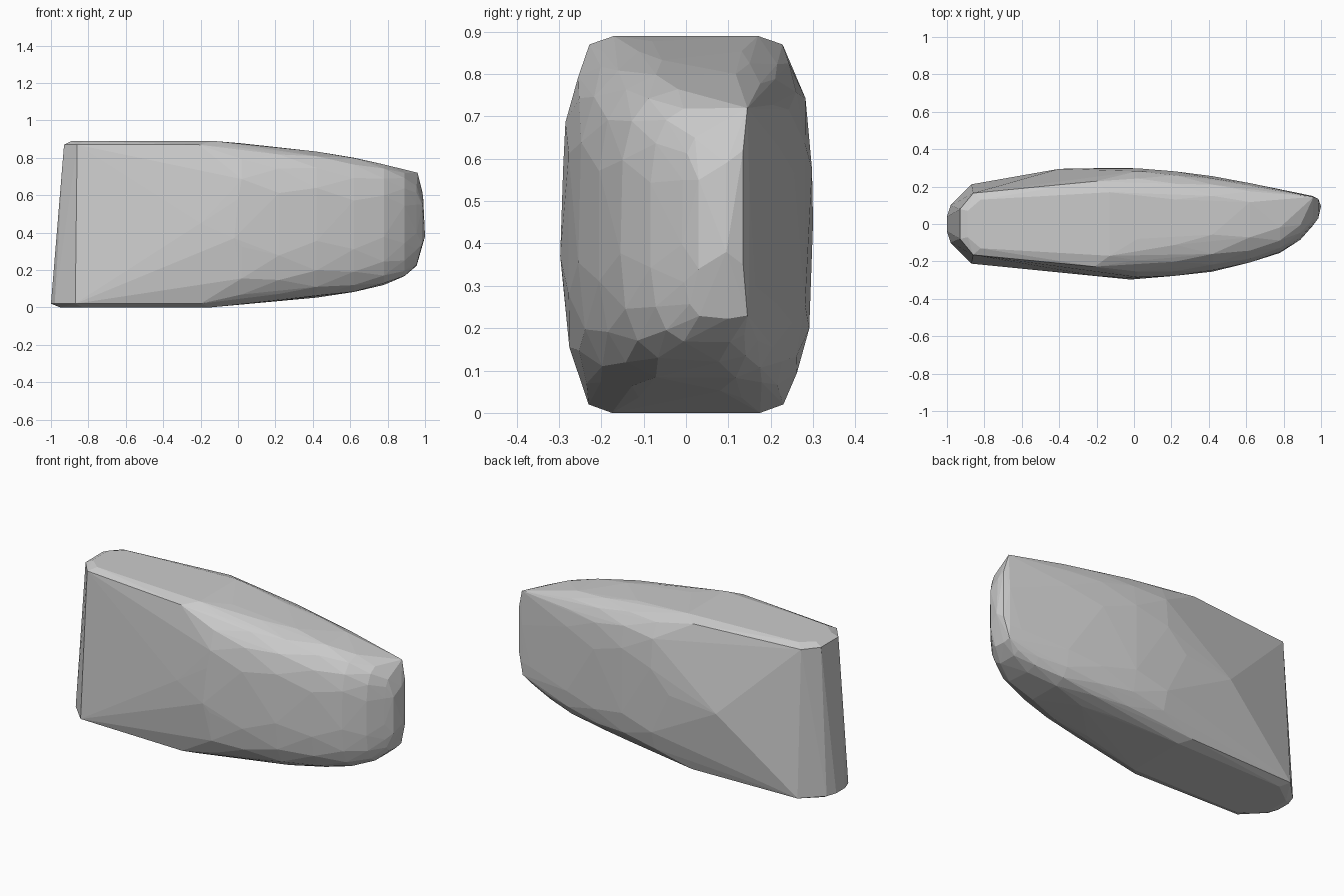
import bpy, bmesh, math


def section(x, y0, y1, z0, z1, n_front, n_back, count=16, turn=0.5):
    """Rounded-box cross-section across x, with its own roundness front and back."""
    cy, cz, hy, hz = (y0 + y1) / 2, (z0 + z1) / 2, (y1 - y0) / 2, (z1 - z0) / 2
    pts = []
    for i in range(count):
        a = 2 * math.pi * (i + turn) / count
        c, s = math.cos(a), math.sin(a)
        n = n_back if c > 0 else n_front
        pts.append((x, cy + hy * math.copysign(abs(c) ** (2 / n), c),
                    cz + hz * math.copysign(abs(s) ** (2 / n), s)))
    return pts


points = []

# Flat slanted end, flat top and base, mirrored front to back
half_outline = [
    (-1.0, 0.04, 0.02), (-0.98, 0.10, 0.02), (-0.87, 0.212, 0.02), (-0.20, 0.23, 0.02),
    (-0.95, 0.08, 0.0), (-0.83, 0.17, 0.0), (-0.15, 0.175, 0.0),
    (-0.93, 0.08, 0.87), (-0.86, 0.165, 0.87), (-0.21, 0.228, 0.87),
    (-0.89, 0.07, 0.89), (-0.82, 0.13, 0.89), (-0.13, 0.17, 0.89),
]
for x, y, z in half_outline:
    points += [(x, y, z), (x, -y, z)]

# Bulged middle of the two sides
points += [(-0.20, -0.278, 0.45), (-0.02, -0.297, 0.37), (0.0, -0.29, 0.58),
           (-0.40, 0.295, 0.42), (-0.10, 0.30, 0.45), (0.0, 0.285, 0.66),
           (0.0, 0.285, 0.22)]

# Sections tapering to the nose, which leans to the back
stations = [
    (0.02, -0.292, 0.298, 0.014, 0.878, 4.0, 4.2),
    (0.22, -0.280, 0.284, 0.032, 0.858, 3.6, 4.2),
    (0.42, -0.255, 0.256, 0.052, 0.834, 3.4, 4.4),
    (0.62, -0.208, 0.220, 0.080, 0.803, 3.2, 5.0),
    (0.78, -0.155, 0.187, 0.120, 0.765, 3.2, 5.0),
    (0.89, -0.085, 0.164, 0.165, 0.722, 3.2, 5.0),
    (0.955, -0.01, 0.150, 0.222, 0.665, 3.2, 5.0),
]
for i, st in enumerate(stations):
    points += section(*st, turn=0.5 if i % 2 else 0.2)

# Nose facets
points += [(0.96, 0.145, 0.72), (0.955, 0.145, 0.23), (0.985, 0.03, 0.34),
           (0.985, 0.03, 0.55), (1.0, 0.095, 0.38), (0.99, 0.095, 0.59),
           (0.985, 0.135, 0.62), (0.985, 0.135, 0.35)]

# Wrap the outline in one faceted skin
bm = bmesh.new()
for p in points:
    bm.verts.new(p)
res = bmesh.ops.convex_hull(bm, input=bm.verts[:])
loose = {g for g in res["geom_interior"] + res["geom_unused"]
         if isinstance(g, bmesh.types.BMVert)}
bmesh.ops.delete(bm, geom=list(loose), context='VERTS')
bmesh.ops.dissolve_limit(bm, angle_limit=math.radians(1), verts=bm.verts[:], edges=bm.edges[:])
bmesh.ops.recalc_face_normals(bm, faces=bm.faces[:])

mesh = bpy.data.meshes.new("faceted_stone")
bm.to_mesh(mesh)
bm.free()
stone = bpy.data.objects.new("faceted_stone", mesh)
bpy.context.collection.objects.link(stone)
